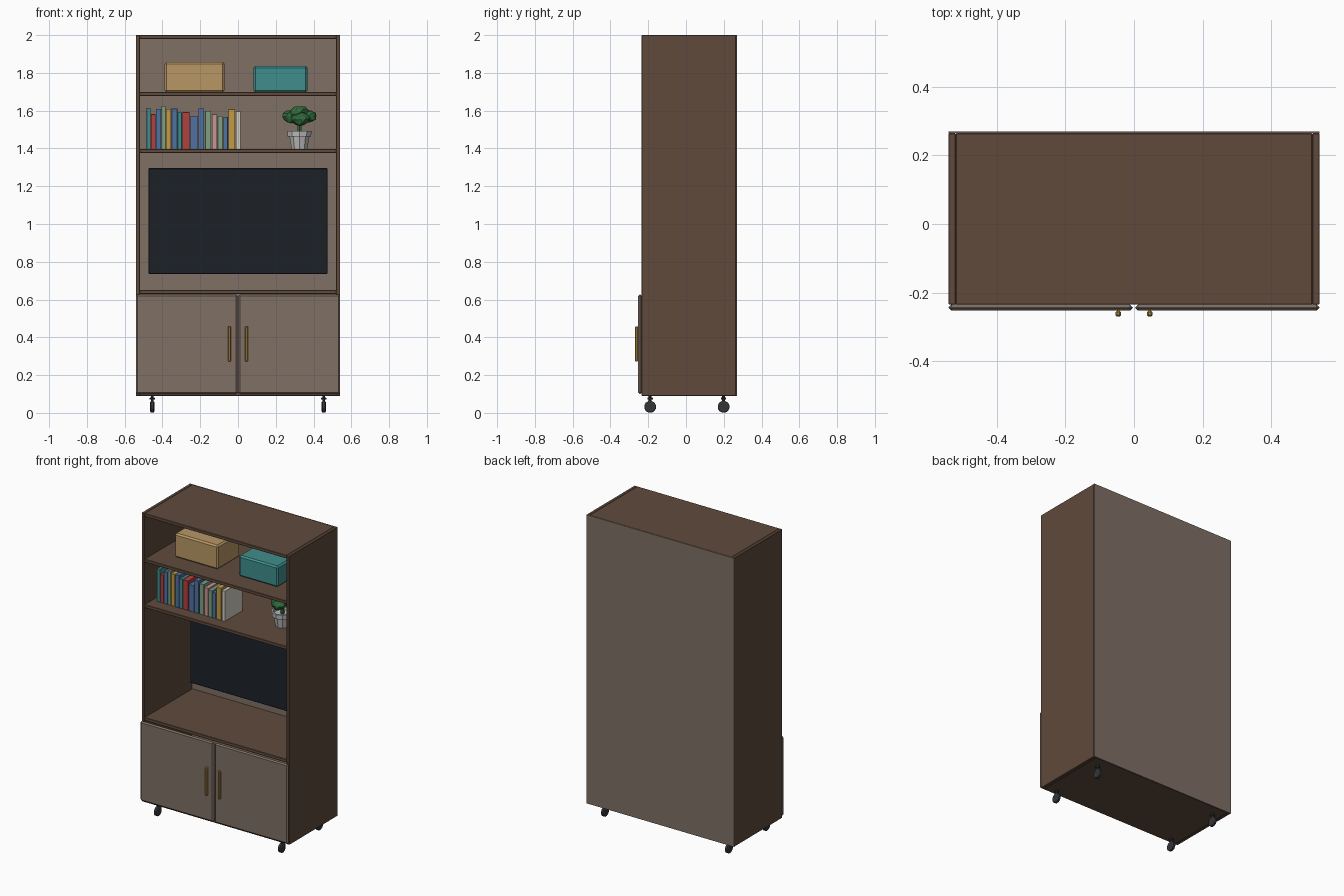
import bpy, bmesh, math, random
from mathutils import Vector

if "Cube" in bpy.data.objects:
    bpy.data.objects.remove(bpy.data.objects["Cube"])

random.seed(4)


def mat(name, r, g, b):
    m = bpy.data.materials.new(name)
    m.diffuse_color = (r, g, b, 1)
    m.use_nodes = True
    m.node_tree.nodes["Principled BSDF"].inputs["Base Color"].default_value = m.diffuse_color
    return m


WOOD = mat("brown_wood", 0.115, 0.068, 0.045)
PANEL = mat("grey_brown_panel", 0.21, 0.16, 0.13)
BLACK = mat("screen_black", 0.012, 0.015, 0.02)
RUBBER = mat("rubber", 0.035, 0.035, 0.04)
BRASS = mat("brass", 0.42, 0.25, 0.06)
TAN = mat("tan", 0.48, 0.31, 0.13)
TEAL = mat("teal", 0.05, 0.27, 0.26)
RED = mat("red", 0.45, 0.05, 0.05)
BLUE = mat("blue", 0.08, 0.17, 0.36)
SAGE = mat("sage", 0.2, 0.36, 0.22)
GOLD = mat("gold", 0.55, 0.33, 0.06)
PINK = mat("pink", 0.6, 0.3, 0.3)
CREAM = mat("cream", 0.65, 0.61, 0.53)
LEAF = mat("leaf", 0.03, 0.15, 0.045)
POT = mat("pot_grey", 0.5, 0.5, 0.5)


def finish(name, bm, material):
    bmesh.ops.recalc_face_normals(bm, faces=bm.faces[:])
    me = bpy.data.meshes.new(name)
    bm.to_mesh(me)
    bm.free()
    me.materials.append(material)
    ob = bpy.data.objects.new(name, me)
    bpy.context.collection.objects.link(ob)
    return ob


def box(name, x, y, z, material, bevel=0.0):
    """Box from (min, max) pairs, with an optional one-step chamfer."""
    bm = bmesh.new()
    bmesh.ops.create_cube(bm, size=1)
    for v in bm.verts:
        v.co = Vector([(a + b) / 2 + c * (b - a) for (a, b), c in zip((x, y, z), v.co)])
    if bevel:
        bmesh.ops.bevel(bm, geom=bm.edges[:], offset=bevel, segments=1, affect='EDGES')
    return finish(name, bm, material)


def lathe(name, profile, sides, centre, material, axis='Z'):
    """Flat-sided turned shape from (radius, height) points."""
    bm = bmesh.new()
    rings = []
    for r, h in profile:
        ring = []
        for i in range(sides):
            a = 2 * math.pi * (i + 0.5) / sides
            p = (r * math.cos(a), r * math.sin(a), h)
            if axis == 'X':
                p = (h, p[0], p[1])
            ring.append(bm.verts.new(Vector(p) + Vector(centre)))
        rings.append(ring)
    for a, b in zip(rings, rings[1:]):
        for i in range(sides):
            j = (i + 1) % sides
            bm.faces.new((a[i], a[j], b[j], b[i]))
    bm.faces.new(rings[0])
    bm.faces.new(rings[-1])
    return finish(name, bm, material)


# Carcass
W, T, FRONT, BACK = 0.541, 0.021, -0.235, 0.265
for s, side in ((-1, "left"), (1, "right")):
    box(f"{side}_side_panel", sorted((s * W, s * (W - T))), (FRONT, BACK), (0.09, 2.0), WOOD, 0.002)
inner = (-W + T, W - T)
for name, z0, z1 in (("bottom_panel", 0.09, 0.111), ("cabinet_top", 0.629, 0.65),
                     ("lower_shelf", 1.376, 1.397), ("upper_shelf", 1.677, 1.698),
                     ("top_panel", 1.979, 2.0)):
    box(name, inner, (FRONT, BACK), (z0, z1), WOOD, 0.002)
box("back_panel", (-W, W), (BACK, 0.27), (0.09, 2.0), PANEL)

# Doors, handles and casters
for s, side in ((-1, "left"), (1, "right")):
    box(f"{side}_door", sorted((s * 0.003, s * W)), (-0.253, -0.235), (0.1, 0.627), PANEL, 0.0085)
    box(f"{side}_handle", sorted((s * 0.038, s * 0.054)), (-0.27, -0.253), (0.272, 0.458), BRASS, 0.004)
    for y, end in ((-0.19, "front"), (0.199, "back")):
        x = s * 0.454
        lathe(f"{end}_{side}_wheel", [(0.026, -0.011), (0.032, -0.007), (0.032, 0.007), (0.026, 0.011)],
              12, (x, y, 0.032), RUBBER, 'X')
        lathe(f"{end}_{side}_caster_stem", [(0.008, 0.05), (0.008, 0.07), (0.014, 0.072),
                                           (0.014, 0.08), (0.008, 0.081), (0.008, 0.092)],
              10, (x, y, 0), RUBBER)

# Television on a wall mount
box("television_screen", (-0.474, 0.474), (0.175, 0.215), (0.735, 1.296), BLACK, 0.004)
box("television_mount", (-0.12, 0.12), (0.215, BACK), (0.92, 1.12), RUBBER)

# Storage boxes
box("tan_storage_box", (-0.389, -0.071), (-0.11, 0.12), (1.698, 1.857), TAN, 0.01)
box("teal_storage_box", (0.082, 0.368), (-0.11, 0.11), (1.698, 1.836), TEAL, 0.01)

# Row of books: start x, width, height, colour
books = [(-0.484, .021, .217, TEAL), (-0.461, .024, .185, RED), (-0.435, .028, .212, BLUE),
         (-0.405, .022, .228, SAGE), (-0.381, .027, .212, GOLD), (-0.351, .03, .214, BLUE),
         (-0.319, .022, .194, TEAL), (-0.294, .038, .195, RED), (-0.252, .038, .175, BLUE),
         (-0.21, .03, .215, BLUE), (-0.174, .032, .202, SAGE), (-0.138, .028, .185, PINK),
         (-0.108, .026, .176, SAGE), (-0.078, .024, .17, BLUE), (-0.05, .034, .211, GOLD),
         (-0.011, .024, .2, CREAM)]
for i, (x, w, h, m) in enumerate(books):
    box(f"book_{i + 1}", (x, x + w), (-0.155, 0.03), (1.397, 1.397 + h), m, 0.001)

# Potted plant
PX, PY = 0.325, 0.0
lathe("plant_pot", [(0.044, 1.397), (0.055, 1.462), (0.065, 1.462), (0.067, 1.492),
                    (0.055, 1.492), (0.052, 1.475)], 10, (PX, PY, 0), POT)
lathe("plant_stem", [(0.012, 1.47), (0.012, 1.56)], 6, (PX, PY, 0), LEAF)
clumps = [(0, 0, 1.583, .055, .045), (-.045, .01, 1.568, .047, .036), (.05, .005, 1.57, .048, .036),
          (.005, -.045, 1.557, .048, .037), (-.01, .048, 1.565, .048, .038)]
for i, (x, y, z, r, h) in enumerate(clumps):
    bm = bmesh.new()
    bmesh.ops.create_icosphere(bm, subdivisions=2, radius=1)
    for v in bm.verts:
        k = random.uniform(0.82, 1.08)
        v.co = Vector((PX + x + v.co.x * r * k, PY + y + v.co.y * r * k, z + v.co.z * h * k))
    finish(f"leaf_clump_{i + 1}", bm, LEAF)
